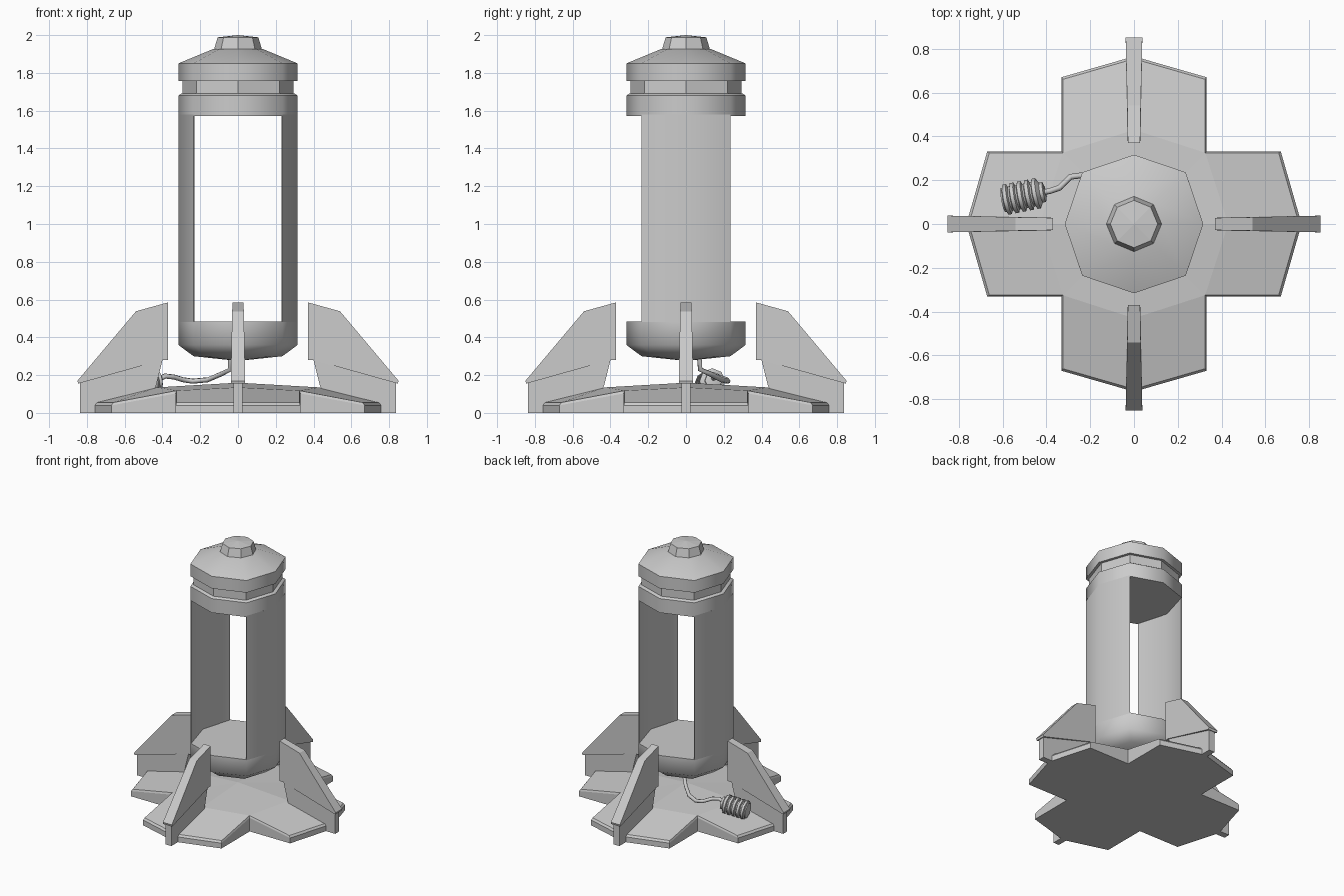
import bpy, bmesh, math
from mathutils import Matrix, Vector

if "Cube" in bpy.data.objects:
    bpy.data.objects.remove(bpy.data.objects["Cube"])

DIAG = 1.056  # the body octagon is slightly wider on its diagonals


def finish(name, bm, smooth=None):
    bmesh.ops.remove_doubles(bm, verts=bm.verts, dist=1e-5)
    bmesh.ops.recalc_face_normals(bm, faces=bm.faces)
    mesh = bpy.data.meshes.new(name)
    bm.to_mesh(mesh)
    bm.free()
    ob = bpy.data.objects.new(name, mesh)
    bpy.context.collection.objects.link(ob)
    if smooth:
        bpy.ops.object.select_all(action='DESELECT')
        ob.select_set(True)
        bpy.context.view_layer.objects.active = ob
        bpy.ops.object.shade_smooth_by_angle(angle=math.radians(smooth))
    return ob


def bridge(bm, a, b):
    n = len(a)
    for i in range(n):
        bm.faces.new((a[i], a[(i + 1) % n], b[(i + 1) % n], b[i]))


def lathe(name, profile, diag=1.0, smooth=None, matrix=Matrix(), n=8):
    """Stack of n-sided rings (radius, height); the ends are closed at a centre point or flat."""
    bm = bmesh.new()
    rings = []
    for r, z in profile:
        ring = []
        for i in range(n):
            a = 2 * math.pi * i / n
            k = r * (diag if i % 2 else 1)
            ring.append(bm.verts.new(matrix @ Vector((k * math.cos(a), k * math.sin(a), z))))
        rings.append(ring)
    for a, b in zip(rings, rings[1:]):
        bridge(bm, a, b)
    for ring, (_, z) in ((rings[0], profile[0]), (rings[-1], profile[-1])):
        c = bm.verts.new(matrix @ Vector((0, 0, z + (0.012 if name == "top_knob" and z > 1.95 else 0))))
        for i in range(n):
            bm.faces.new((ring[i], ring[(i + 1) % n], c))
    return finish(name, bm, smooth)


def prism(name, profile, matrix):
    """Side profile of (x, z, half thickness), mirrored over y."""
    bm = bmesh.new()
    sides = [[bm.verts.new(matrix @ Vector((x, s * t, z))) for x, z, t in profile] for s in (-1, 1)]
    bridge(bm, *sides)
    for s in sides:
        bm.faces.new(s)
    return finish(name, bm)


# Cross-shaped base with pointed arms, chamfered rim and raised centre
bm = bmesh.new()
arm = [(0.67, -0.33, 0.055), (0.765, 0, 0.055), (0.67, 0.33, 0.055), (0.33, 0.33, 0.118)]
outline = [Matrix.Rotation(q * math.pi / 2, 3, 'Z') @ Vector(p) for q in range(4) for p in arm]
bottom = [bm.verts.new((p.x, p.y, 0)) for p in outline]
rim = [bm.verts.new((p.x, p.y, p.z - 0.015)) for p in outline]
top = [bm.verts.new((p.x * 0.985, p.y * 0.985, p.z)) for p in outline]
bridge(bm, bottom, rim)
bridge(bm, rim, top)
bm.faces.new(bottom)
peak = bm.verts.new((0, 0, 0.16))
for q in range(4):
    a = q * math.pi / 2
    mid = bm.verts.new((0.43 * math.cos(a), 0.43 * math.sin(a), 0.135))
    c1, tip, c2, inner = top[q * 4:q * 4 + 4]
    prev = top[q * 4 - 1]
    for f in ((prev, c1, tip, mid), (mid, tip, c2, inner), (peak, prev, mid), (peak, mid, inner)):
        bm.faces.new(f)
finish("cross_base", bm)

# Four fins: thick upper blade over a thinner foot
blade = [(0.37, 0.585, 0.028), (0.54, 0.538, 0.031), (0.85, 0.17, 0.038),
         (0.846, 0.155, 0.038), (0.40, 0.28, 0.03), (0.37, 0.28, 0.028)]
foot = [(0.40, 0.28, 0.024), (0.836, 0.158, 0.024), (0.836, 0, 0.024),
        (0.50, 0, 0.024), (0.435, 0.14, 0.024)]
for q, side in enumerate(("right", "back", "left", "front")):
    m = Matrix.Rotation(q * math.pi / 2, 4, 'Z')
    prism(side + "_fin_blade", blade, m)
    prism(side + "_fin_foot", foot, m)

# Capsule body: lower cup, upper collar, neck, lid and knob
lathe("lower_cup", [(0.0, 0.275), (0.235, 0.3), (0.316, 0.36), (0.316, 0.485), (0, 0.485)], DIAG, 55)
lathe("upper_collar", [(0.316, 1.572), (0.316, 1.68), (0.30, 1.69)], DIAG, 55)
lathe("neck", [(0.295, 1.685), (0.295, 1.757)], DIAG)
lathe("lid", [(0.316, 1.757), (0.316, 1.85), (0.13, 1.927)], DIAG, 55)
lathe("top_knob", [(0.128, 1.92), (0.108, 1.988)])

# Two side walls, leaving the front and back open
for s, side in ((-1, "left"), (1, "right")):
    bm = bmesh.new()
    plan = [(0.236, -0.236), (0.316, 0), (0.236, 0.236), (0.23, 0.232), (0.296, 0), (0.23, -0.232)]
    lo, hi = [[bm.verts.new((s * x, y, z)) for x, y in plan] for z in (0.48, 1.58)]
    bridge(bm, lo, hi)
    for loop in (lo, hi):
        bm.faces.new((loop[0], loop[1], loop[4], loop[5]))
        bm.faces.new((loop[1], loop[2], loop[3], loop[4]))
    finish(side + "_wall", bm, 50)

# Loose cable hanging from the cup
path = [(-0.04, 0.07, 0.30), (-0.04, 0.075, 0.23), (-0.09, 0.13, 0.205), (-0.16, 0.19, 0.175),
        (-0.24, 0.222, 0.168), (-0.29, 0.215, 0.175), (-0.34, 0.165, 0.19), (-0.385, 0.15, 0.195),
        (-0.43, 0.142, 0.172)]
curve = bpy.data.curves.new("cable", 'CURVE')
curve.dimensions = '3D'
curve.bevel_depth = 0.014
curve.bevel_resolution = 1
curve.use_fill_caps = True
spline = curve.splines.new('POLY')
spline.points.add(len(path) - 1)
for point, co in zip(spline.points, path):
    point.co = (*co, 1)
bpy.context.collection.objects.link(bpy.data.objects.new("cable", curve))

# Ribbed plug lying on the base
start, end = Vector((-0.405, 0.147, 0.172)), Vector((-0.60, 0.108, 0.145))
length = (end - start).length
turn = (end - start).to_track_quat('Z', 'Y').to_matrix().to_4x4()
profile = [(0.03, 0), (0.046, 0.005), (0.046, 0.02), (0.056, 0.026)]
ribs = 5
step = (length - 0.03) / ribs
for i in range(ribs):
    z = 0.03 + i * step
    profile += [(0.07, z + 0.004), (0.07, z + step * 0.6), (0.056, z + step * 0.75), (0.056, z + step * 0.95)]
lathe("cable_plug", profile, matrix=Matrix.Translation(start) @ turn, smooth=50)
